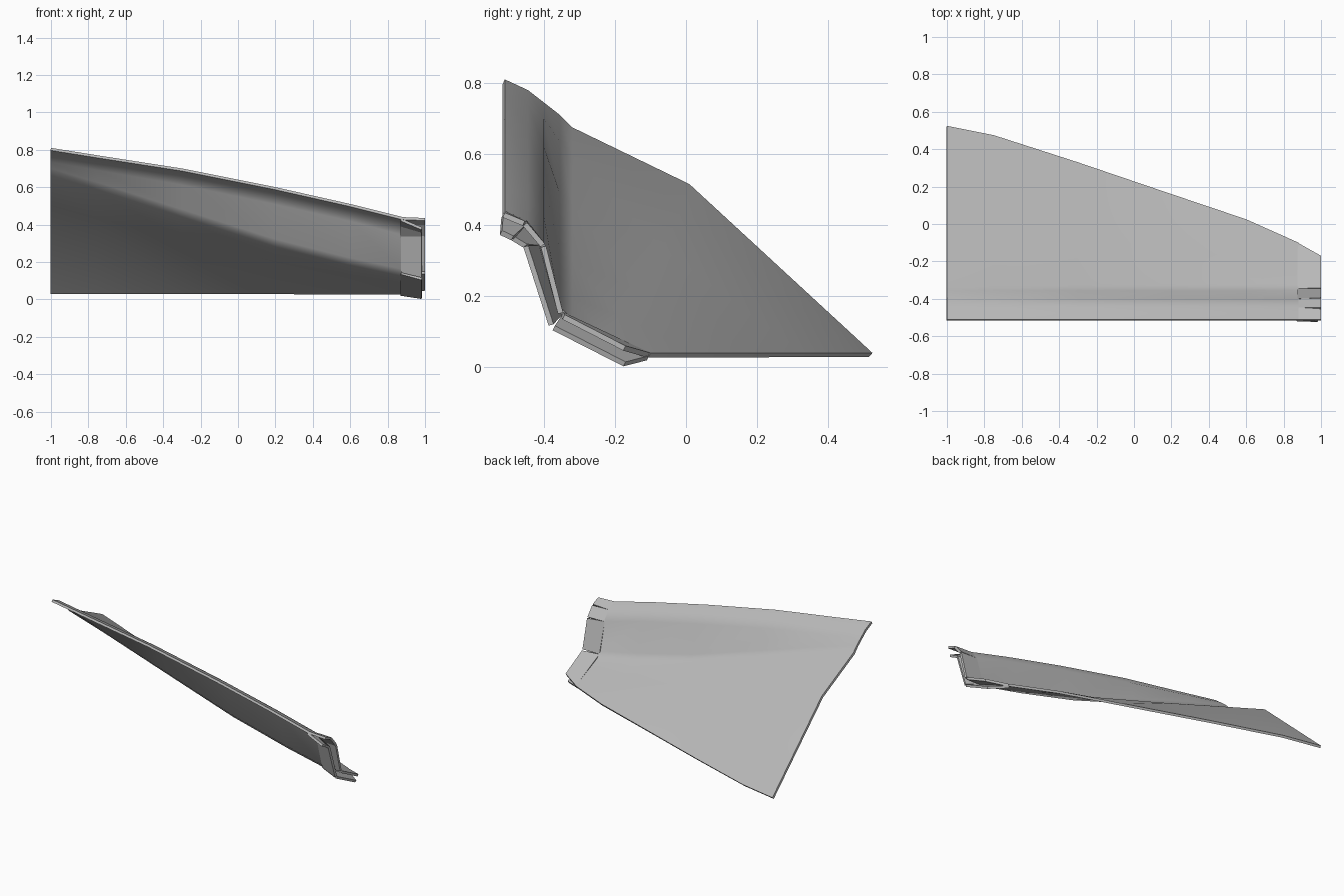
import bpy
import math
from mathutils import Vector

cube = bpy.data.objects.get("Cube")
if cube:
    bpy.data.objects.remove(cube, do_unlink=True)

THICK = 0.015

grey = bpy.data.materials.new("plain grey")
grey.use_nodes = True
tone = (0.5, 0.5, 0.5, 1)
grey.diffuse_color = tone
grey.node_tree.nodes["Principled BSDF"].inputs["Base Color"].default_value = tone


def make_sheet(name, verts, faces, angle):
    """Thin sheet, thickened below its upper surface."""
    mesh = bpy.data.meshes.new(name)
    mesh.from_pydata(verts, [], faces)
    mesh.materials.append(grey)
    obj = bpy.data.objects.new(name, mesh)
    bpy.context.collection.objects.link(obj)
    solid = obj.modifiers.new("thickness", "SOLIDIFY")
    solid.thickness = THICK
    solid.offset = -1
    solid.use_even_offset = True
    bpy.ops.object.select_all(action="DESELECT")
    bpy.context.view_layer.objects.active = obj
    obj.select_set(True)
    bpy.ops.object.modifier_apply(modifier=solid.name)
    bpy.ops.object.shade_smooth_by_angle(angle=math.radians(angle))
    return obj


# Stations: x, front edge z, shoulder z, ridge z, crease z, back edge y, bulge
STATIONS = [
    (-1.0, 0.81, 0.78, 0.745, 0.695, 0.525, 0.088),
    (-0.75, 0.77, 0.74, 0.70, 0.62, 0.475, 0.065),
    (-0.3, 0.70, 0.67, 0.62, 0.475, 0.33, 0.04),
    (0.2, 0.60, 0.57, 0.515, 0.315, 0.16, 0.02),
    (0.6, 0.51, 0.48, 0.425, 0.215, 0.025, 0.01),
    (0.88, 0.44, 0.41, 0.35, 0.155, -0.10, 0.0),
]


def section(x, front, shoulder, ridge, crease, back, bulge):
    low = crease - 0.02
    t = 0.39
    mid = (x, -0.32 + t * (back + 0.32), low + t * (0.04 - low) + bulge)
    return [(x, -0.51, front), (x, -0.445, shoulder), (x, -0.40, ridge),
            (x, -0.355, crease + 0.015), (x, -0.32, low), mid, (x, back, 0.04)]


# Main twisted panel
verts = [p for s in STATIONS for p in section(*s)]
cols = len(verts) // len(STATIONS)
faces = []
for i in range(len(STATIONS) - 1):
    for j in range(cols - 1):
        a = i * cols + j
        faces.append((a, a + cols, a + cols + 1, a + 1))
make_sheet("panel", verts, faces, 50)

# Split lips at the narrow end: separate strips with tapered slits between
ROOT = [(-0.51, 0.44), (-0.445, 0.41), (-0.40, 0.35), (-0.345, 0.155), (-0.10, 0.04)]
UPPER = [(-0.51, 0.435), (-0.45, 0.41), (-0.395, 0.345), (-0.345, 0.15), (-0.17, 0.06)]
LOWER = [(-0.518, 0.385), (-0.483, 0.368), (-0.445, 0.345), (-0.372, 0.118), (-0.17, 0.015)]


def make_lip(name, tip, tip_x, drop, slit):
    verts, faces = [], []
    for i in range(len(tip) - 1):
        r0, r1 = (Vector((0.875, y - drop * 0.5, z - drop)) for y, z in ROOT[i:i + 2])
        t0, t1 = (Vector((tip_x, y, z)) for y, z in tip[i:i + 2])
        gap = (t1 - t0).normalized() * slit
        if i > 0:
            t0 = t0 + gap
        if i < len(tip) - 2:
            t1 = t1 - gap
        n = len(verts)
        verts += [r0, t0, t1, r1]
        faces.append((n, n + 1, n + 2, n + 3))
    make_sheet(name, verts, faces, 30)


make_lip("upper_lip", UPPER, 1.0, 0.0, 0.004)
make_lip("lower_lip", LOWER, 0.985, 0.008, 0.003)
